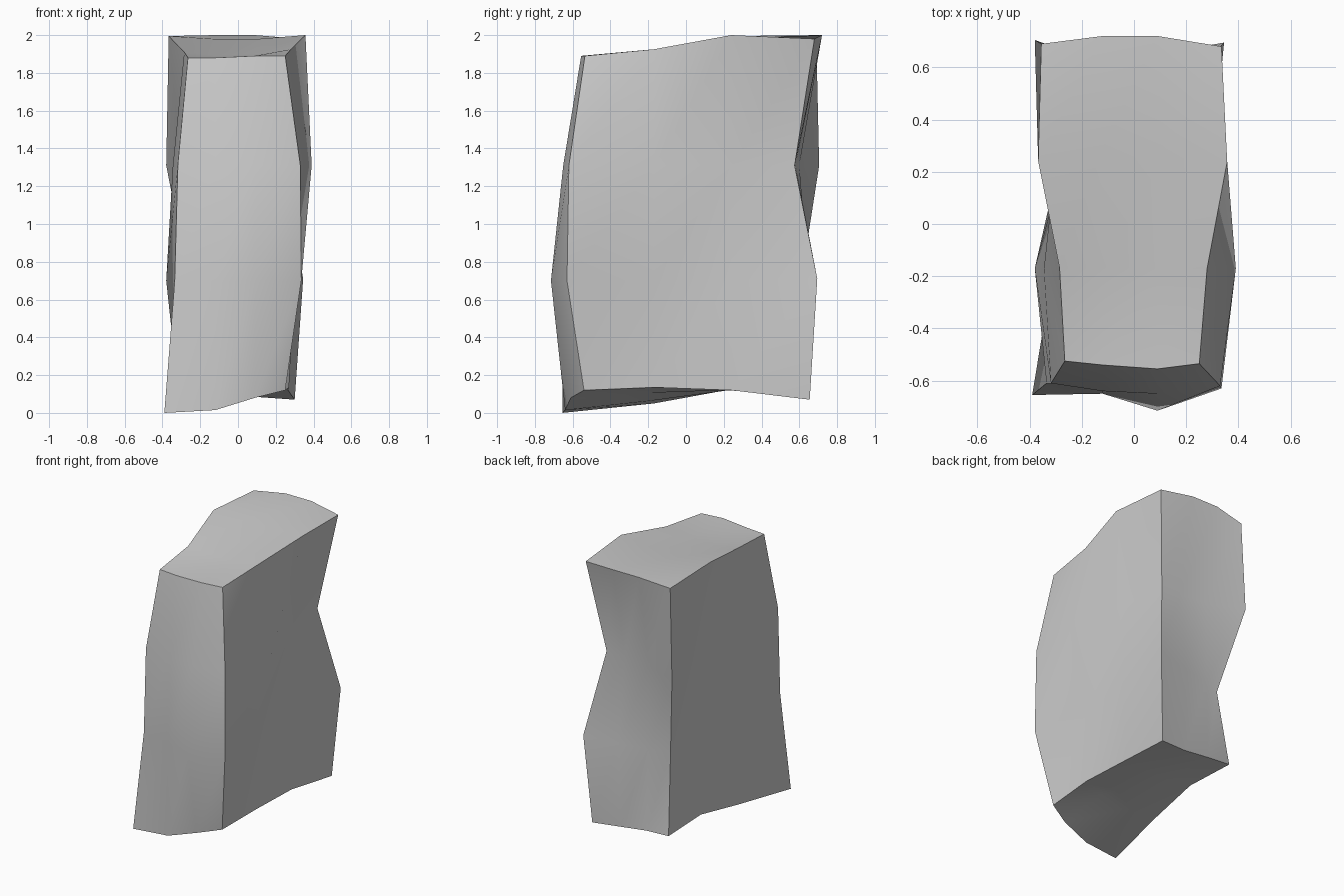
import bpy, bmesh

if "Cube" in bpy.data.objects:
    bpy.data.objects.remove(bpy.data.objects["Cube"])

# Corner edges of the slab, bottom to top
FL = [(-.39, -.655, 0), (-.335, -.61, .70), (-.318, -.61, 1.32), (-.265, -.525, 1.88)]
FR = [(.25, -.54, .12), (.335, -.63, .70), (.33, -.62, 1.31), (.25, -.535, 1.89)]
BR = [(.30, .655, .07), (.345, .695, .71), (.24, .575, 1.31), (.335, .68, 1.98)]
BL = [(-.30, .63, .12), (-.26, .55, .70), (-.38, .705, 1.31), (-.355, .69, 1.97)]


def column(pos, depths, z0, z3, along_x):
    """Intermediate column on a side: fixed position along it, own depth per level."""
    heights = (z0, .70, 1.31, z3)
    return [(pos, d, z) if along_x else (d, pos, z) for d, z in zip(depths, heights)]


# Twelve columns around the stone, anticlockwise from front left
columns = [
    FL,
    column(-.12, (-.64, -.65, -.64, -.54), .015, 1.88, True),
    column(.09, (-.61, -.715, -.65, -.555), .08, 1.89, True),
    FR,
    column(-.17, (.27, .25, .39, .28), .135, 1.925, False),
    column(.24, (.265, .30, .27, .357), .12, 2.0, False),
    BR,
    column(.09, (.63, .65, .58, .72), .085, 2.0, True),
    column(-.12, (.625, .61, .60, .72), .11, 2.0, True),
    BL,
    column(.24, (-.287, -.27, -.30, -.367), .125, 1.995, False),
    column(-.17, (-.31, -.38, -.345, -.285), .05, 1.91, False),
]

bm = bmesh.new()
rings = [[bm.verts.new(c[k]) for c in columns] for k in range(4)]

# Side faces
for k in range(3):
    for i in range(12):
        j = (i + 1) % 12
        bm.faces.new((rings[k][i], rings[k][j], rings[k + 1][j], rings[k + 1][i]))


def cap(ring, flip, dz):
    """Fill a ring of 12 with a 3 x 3 patch blended from its border."""
    g = {}
    for i in range(4):
        g[i, 0], g[i, 3] = ring[i], ring[9 - i]
    for j in (1, 2):
        g[3, j], g[0, j] = ring[3 + j], ring[12 - j]
    for i in (1, 2):
        for j in (1, 2):
            u, v = i / 3, j / 3
            p = (g[i, 0].co * (1 - v) + g[i, 3].co * v
                 + g[0, j].co * (1 - u) + g[3, j].co * u
                 - (g[0, 0].co * (1 - u) + g[3, 0].co * u) * (1 - v)
                 - (g[0, 3].co * (1 - u) + g[3, 3].co * u) * v)
            p.z = min(p.z, 1.99) + dz[j - 1]
            g[i, j] = bm.verts.new(p)
    for i in range(3):
        for j in range(3):
            f = [g[i, j], g[i + 1, j], g[i + 1, j + 1], g[i, j + 1]]
            bm.faces.new(f[::-1] if flip else f)


# Underside and top
cap(rings[0], True, (0, 0))
cap(rings[3], False, (-.03, -.01))
bmesh.ops.recalc_face_normals(bm, faces=bm.faces)

mesh = bpy.data.meshes.new("stone_slab")
bm.to_mesh(mesh)
bm.free()
slab = bpy.data.objects.new("stone_slab", mesh)
bpy.context.collection.objects.link(slab)

# Smooth faces with sharp slab edges
bpy.context.view_layer.objects.active = slab
slab.select_set(True)
bpy.ops.object.shade_smooth_by_angle(angle=0.85)
